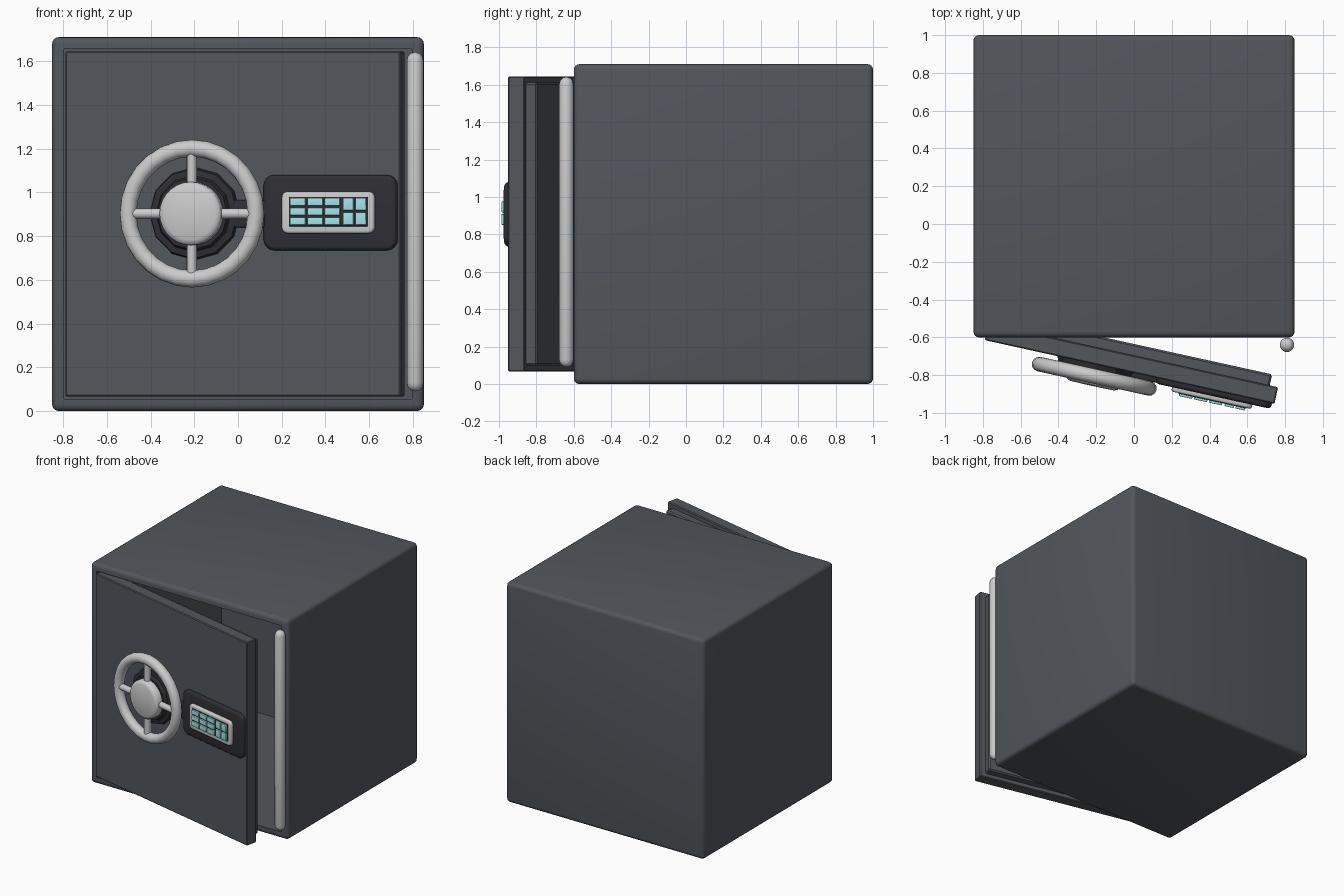
import bpy, bmesh, math
from mathutils import Matrix, Vector

if "Cube" in bpy.data.objects:
    bpy.data.objects.remove(bpy.data.objects["Cube"])


def material(name, rgb):
    m = bpy.data.materials.new(name)
    m.diffuse_color = (*rgb, 1)
    m.use_nodes = True
    m.node_tree.nodes["Principled BSDF"].inputs["Base Color"].default_value = m.diffuse_color
    return m


STEEL = material("blue_grey_steel", (0.085, 0.095, 0.11))
DARK = material("dark_trim", (0.028, 0.028, 0.034))
CYAN = material("cyan_keys", (0.36, 0.75, 0.79))

# door frame: local x runs along the door, local -y is its outer side
DOOR = Matrix.Translation((-0.79, -0.615, 0)) @ Matrix.Rotation(math.radians(-12.4), 4, 'Z')


def finish(bm, name, mat=None, matrix=None, angle=35):
    bmesh.ops.recalc_face_normals(bm, faces=bm.faces)
    me = bpy.data.meshes.new(name)
    bm.to_mesh(me)
    bm.free()
    ob = bpy.data.objects.new(name, me)
    bpy.context.collection.objects.link(ob)
    if mat:
        me.materials.append(mat)
    if matrix:
        ob.matrix_world = matrix
    bpy.ops.object.select_all(action='DESELECT')
    ob.select_set(True)
    bpy.context.view_layer.objects.active = ob
    bpy.ops.object.shade_smooth_by_angle(angle=math.radians(angle))
    return ob


def box(lo, hi):
    bm = bmesh.new()
    bmesh.ops.create_cube(bm, size=1)
    lo, hi = Vector(lo), Vector(hi)
    for v in bm.verts:
        v.co = (lo + hi) / 2 + v.co * (hi - lo)
    return bm


def bevel(bm, edges, width, segments):
    bmesh.ops.bevel(bm, geom=edges, offset=width, segments=segments,
                    profile=0.5, affect='EDGES', clamp_overlap=True)


def front_face(bm):
    return max((f for f in bm.faces if f.normal.y < -0.99), key=lambda f: f.calc_area())


def plate(name, lo, hi, corner, edge, mat=None):
    """Plate on the door with rounded corners and a softened front rim."""
    bm = box(lo, hi)
    bevel(bm, [e for e in bm.edges
               if abs(e.verts[0].co.y - e.verts[1].co.y) > 1e-5], corner, 4)
    bm.normal_update()
    bevel(bm, list(front_face(bm).edges), edge, 3)
    return finish(bm, name, mat, DOOR)


def lathe(name, profile, sides, matrix, mat=None, angle=35):
    """Spin (radius, height) points about local z."""
    bm = bmesh.new()
    vs = [bm.verts.new((r, 0, h)) for r, h in profile]
    es = [bm.edges.new(p) for p in zip(vs, vs[1:])]
    bmesh.ops.spin(bm, geom=vs + es, cent=(0, 0, 0), axis=(0, 0, 1),
                   angle=2 * math.pi, steps=sides)
    bmesh.ops.remove_doubles(bm, verts=bm.verts, dist=1e-5)
    return finish(bm, name, mat, matrix, angle)


# hollow cabinet: rounded box, front face inset and pushed inwards
bm = box((-0.85, -0.6, 0), (0.85, 1, 1.71))
bevel(bm, list(bm.edges), 0.03, 4)
bm.normal_update()
face = front_face(bm)
bmesh.ops.inset_region(bm, faces=[face], thickness=0.035)
new = bmesh.ops.extrude_face_region(bm, geom=[face])["geom"]
bmesh.ops.translate(bm, vec=(0, 1.535, 0), verts=[g for g in new if isinstance(g, bmesh.types.BMVert)])
if face.is_valid:
    bmesh.ops.delete(bm, geom=[face], context='FACES_ONLY')
finish(bm, "cabinet", STEEL)

# door: outer slab and smaller chamfered inner slab
bm = box((0, 0, 0.067), (1.57, 0.09, 1.645))
bevel(bm, list(bm.edges), 0.006, 1)
finish(bm, "door_outer_slab", STEEL, DOOR)
bm = box((0.045, 0.08, 0.1), (1.525, 0.15, 1.612))
bevel(bm, list(bm.edges), 0.01, 1)
finish(bm, "door_inner_slab", STEEL, DOOR)

# vertical bar with domed ends at the opening's right side
arc = [math.radians(a) for a in (0, 30, 60, 90)]
R = 0.038
prof = [(R * math.sin(a), 0.09 + R - R * math.cos(a)) for a in arc]
prof += [(R * math.cos(a), 1.642 - R + R * math.sin(a)) for a in arc]
lathe("upright_bar", prof, 20, Matrix.Translation((0.81, -0.64, 0)))

# handwheel: dark base, hub, rim and spokes, axis pointing out of the door
WHEEL = DOOR @ Matrix.Translation((0.607, 0, 0.903)) @ Matrix.Rotation(math.pi / 2, 4, 'X')
lathe("wheel_base", [(0, -0.01), (0.215, -0.01), (0.205, 0.025), (0.175, 0.03),
                     (0.165, 0.055), (0, 0.055)], 12, WHEEL, DARK, 20)
lathe("wheel_hub", [(0, 0.05), (0.145, 0.05), (0.145, 0.095), (0.138, 0.105),
                    (0.12, 0.113), (0, 0.115)], 28, WHEEL)
ring = [2 * math.pi * i / 12 for i in range(13)]
lathe("wheel_rim", [(0.299 + 0.039 * math.cos(a), 0.062 + 0.039 * math.sin(a)) for a in ring],
      28, WHEEL, None, 50)
for i in range(4):
    spoke = WHEEL @ Matrix.Rotation(i * math.pi / 2, 4, 'Z') @ Matrix.Translation((0, 0, 0.065)) \
        @ Matrix.Rotation(math.pi / 2, 4, 'Y')
    lathe(f"wheel_spoke_{i + 1}", [(0, 0.1), (0.024, 0.1), (0.024, 0.28), (0, 0.28)], 12, spoke)

# lock panel: link bar, dark plate, light keypad frame
plate("lock_link_bar", (0.75, -0.025, 0.84), (1.0, 0.01, 0.965), 0.01, 0.008, DARK)
plate("lock_plate", (0.931, -0.03, 0.735), (1.557, 0.01, 1.08), 0.05, 0.018, DARK)
plate("keypad_frame", (1.022, -0.053, 0.812), (1.457, -0.02, 1.005), 0.03, 0.012)
plate("keypad_backing", (1.06, -0.056, 0.845), (1.43, -0.04, 0.98), 0.004, 0.002, DARK)


# keypad keys in two grids
def key_grid(name, x0, x1, cols, rows, gap=0.009, z0=0.851, z1=0.975):
    w, h = (x1 - x0 + gap) / cols, (z1 - z0 + gap) / rows
    for c in range(cols):
        for r in range(rows):
            x, z = x0 + c * w, z0 + r * h
            plate(f"{name}_{c + 1}_{r + 1}", (x, -0.068, z),
                  (x + w - gap, -0.045, z + h - gap), 0.004, 0.003, CYAN)


key_grid("wide_key", 1.067, 1.3, 3, 3)
key_grid("square_key", 1.314, 1.423, 2, 2)
